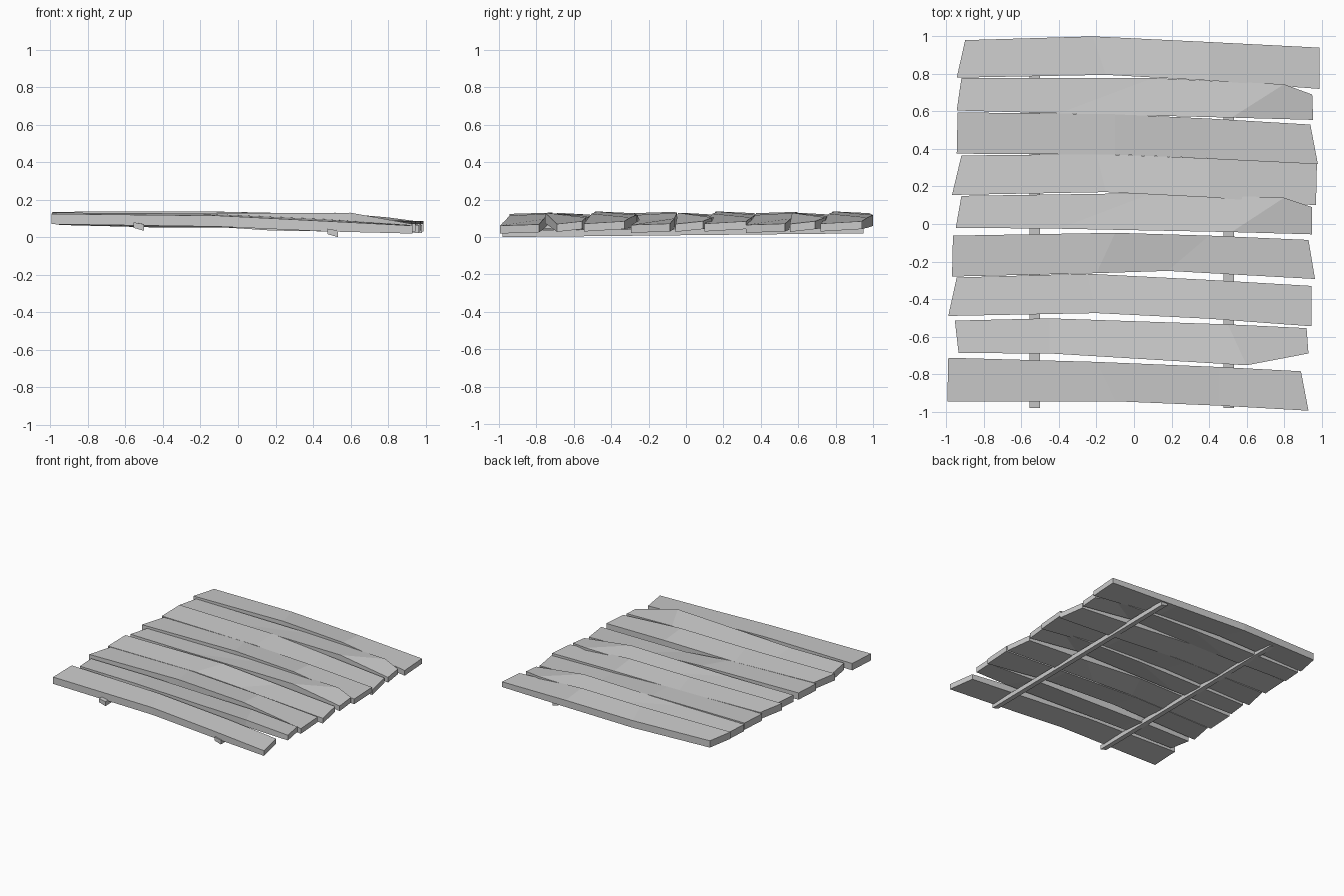
import bpy

# Top heights (front edge, back edge) at four stations, for three warped board shapes
WARP = {
    "bowed": ((.135, .137, .125, .072), (.128, .118, .105, .085)),
    "twisted": ((.130, .125, .130, .070), (.120, .110, .105, .085)),
    "straight": ((.128, .118, .090, .065), (.135, .130, .100, .072)),
}
THICK = (.055, .058, .055, .042)


def loft(name, rings):
    """Skin four-sided rings into a closed flat-shaded solid."""
    verts = [p for r in rings for p in r]
    faces = [(3, 2, 1, 0)]
    for s in range(len(rings) - 1):
        a, b = 4 * s, 4 * s + 4
        faces += [(a + i, a + (i + 1) % 4, b + (i + 1) % 4, b + i) for i in range(4)]
    e = 4 * (len(rings) - 1)
    faces.append((e, e + 1, e + 2, e + 3))
    me = bpy.data.meshes.new(name)
    me.from_pydata(verts, [], faces)
    ob = bpy.data.objects.new(name, me)
    bpy.context.collection.objects.link(ob)
    return ob


def board(n, warp, front, back, dz=0):
    zf, zb = WARP[warp]
    rings = []
    for (fx, fy), (bx, by), f, b, t in zip(front, back, zf, zb, THICK):
        f, b = f + dz, b + dz
        rings.append([(fx, fy, f - t), (bx, by, b - t), (bx, by, b), (fx, fy, f)])
    loft(f"board_{n}", rings)


# Boards from the front (-y) to the back (+y)
board(1, "straight",
      [(-.995, -.945), (-.1, -.945), (.45, -.968), (.93, -.995)],
      [(-.99, -.713), (-.2, -.735), (.45, -.762), (.89, -.785)], -.004)
board(2, "twisted",
      [(-.935, -.688), (-.45, -.69), (.6, -.753), (.93, -.69)],
      [(-.955, -.515), (-.45, -.503), (.5, -.535), (.92, -.555)])
board(3, "bowed",
      [(-.99, -.49), (-.2, -.475), (.4, -.505), (.945, -.545)],
      [(-.945, -.285), (-.25, -.265), (.4, -.298), (.945, -.33)])
board(4, "straight",
      [(-.97, -.28), (-.2, -.262), (.18, -.25), (.965, -.293)],
      [(-.965, -.062), (-.1, -.047), (.4, -.062), (.93, -.085)])
board(5, "twisted",
      [(-.95, -.02), (-.4, -.025), (.52, -.043), (.95, -.055)],
      [(-.92, .15), (.1, .165), (.8, .14), (.95, .09)])
board(6, "bowed",
      [(-.97, .155), (-.15, .17), (.4, .142), (.97, .10)],
      [(-.92, .365), (-.2, .373), (.4, .35), (.975, .322)])
board(7, "straight",
      [(-.945, .375), (-.1, .37), (.4, .35), (.98, .32)],
      [(-.94, .595), (-.1, .585), (.4, .562), (.94, .53)])
board(8, "twisted",
      [(-.945, .605), (-.4, .59), (.52, .567), (.955, .555)],
      [(-.92, .777), (.1, .778), (.8, .745), (.95, .69)])
board(9, "bowed",
      [(-.945, .78), (-.15, .795), (.4, .765), (.99, .72)],
      [(-.90, .98), (-.22, 1.0), (.4, .97), (.99, .94)])

# Two thin rails under the boards, rising slightly toward the back
for side, x, z in (("left", -.53, .034), ("right", .505, 0)):
    loft(f"{side}_rail", [
        [(x - .028, y, z + rise + .016), (x + .028, y, z + rise),
         (x + .028, y, z + rise + .035), (x - .028, y, z + rise + .045)]
        for y, rise in ((-.98, 0), (.95, .02))])

# Make all face directions consistent and outward
import bmesh
for ob in bpy.context.collection.objects:
    bm = bmesh.new()
    bm.from_mesh(ob.data)
    bmesh.ops.recalc_face_normals(bm, faces=bm.faces)
    bm.to_mesh(ob.data)
    bm.free()
